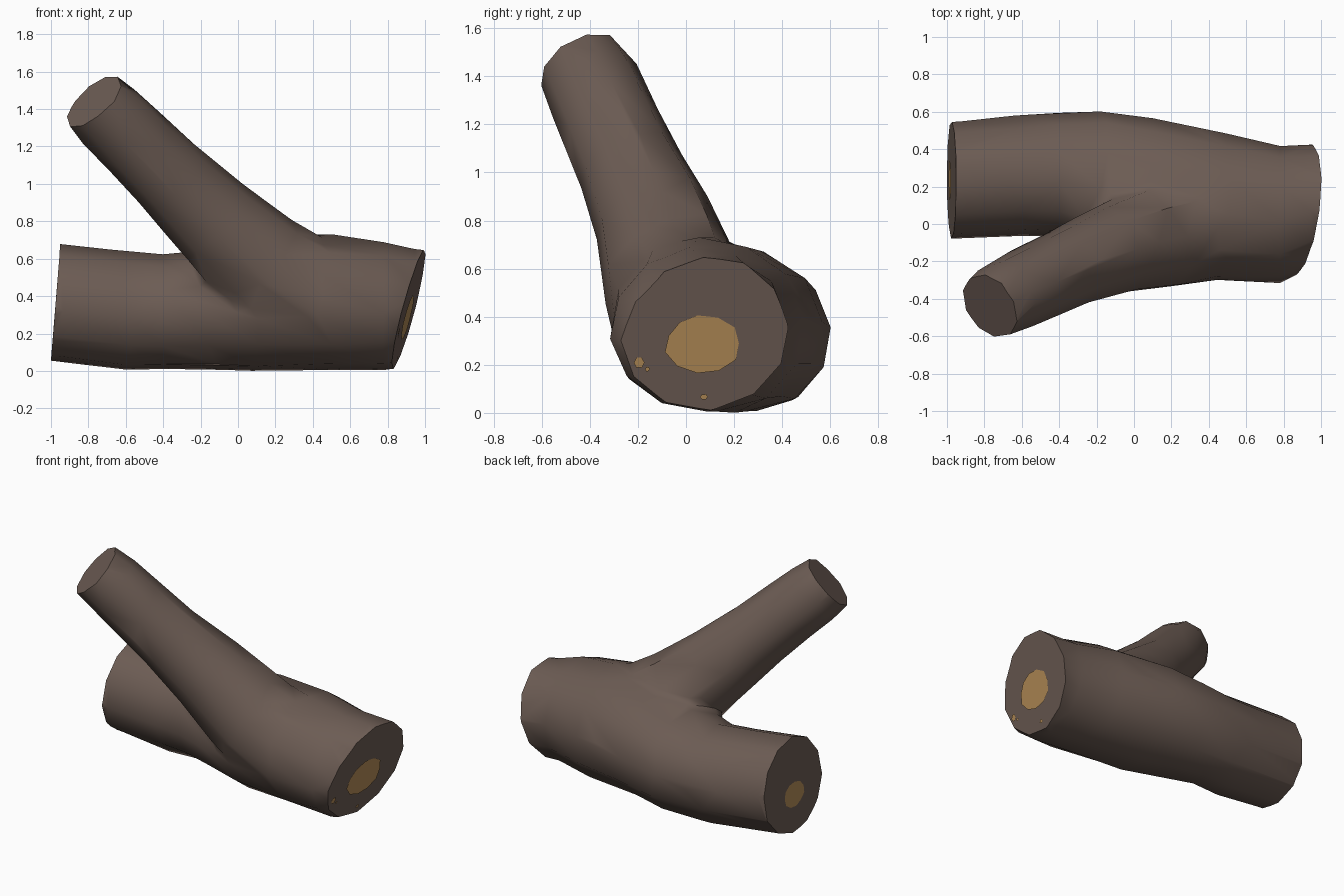
import bpy, bmesh, math, random
from mathutils import Vector

if "Cube" in bpy.data.objects:
    bpy.data.objects.remove(bpy.data.objects["Cube"])

random.seed(4)


def material(name, color):
    m = bpy.data.materials.new(name)
    m.diffuse_color = (*color, 1)
    m.use_nodes = True
    m.node_tree.nodes["Principled BSDF"].inputs["Base Color"].default_value = m.diffuse_color
    return m


bark = material("bark brown", (0.150, 0.107, 0.088))
heart = material("heartwood tan", (0.46, 0.265, 0.097))


def loft(bm, rings):
    """Skin a closed tube through rings of points."""
    loops = [[bm.verts.new(p) for p in ring] for ring in rings]
    n = len(loops[0])
    for a, b in zip(loops, loops[1:]):
        for i in range(n):
            bm.faces.new((a[i], a[(i + 1) % n], b[(i + 1) % n], b[i]))
    bm.faces.new(loops[0][::-1])
    bm.faces.new(loops[-1])


def tube(name, rings):
    bm = bmesh.new()
    loft(bm, rings)
    bmesh.ops.recalc_face_normals(bm, faces=bm.faces)
    me = bpy.data.meshes.new(name)
    bm.to_mesh(me)
    bm.free()
    ob = bpy.data.objects.new(name, me)
    bpy.context.collection.objects.link(ob)
    return ob


SIDES = 12


def wobble():
    return random.uniform(0.995, 1.045)


# Trunk: x, y range, z range
trunk = [(-1.15, -.07, .54, .06, .685), (-.95, -.07, .55, .04, .67),
         (-.6, -.06, .575, .0, .635), (-.4, -.06, .59, -.005, .615),
         (-.14, -.16, .605, -.01, .645), (.1, -.26, .565, -.01, .70),
         (.5, -.30, .485, -.01, .725), (.78, -.315, .415, .0, .68),
         (.95, -.22, .43, .01, .65), (1.15, -.20, .43, .01, .63)]
rings = []
for x, y0, y1, z0, z1 in trunk:
    ring = []
    for i in range(SIDES):
        a = math.tau * (i + .2) / SIDES
        k = wobble()
        ring.append((x, (y0 + y1) / 2 + k * (y1 - y0) / 2 * math.cos(a),
                     (z0 + z1) / 2 + k * (z1 - z0) / 2 * math.sin(a)))
    rings.append(ring)
log = tube("forked_log", rings)

# Branch: centre and radius along its axis
branch = [((-.88, -.52, 1.55), .165), ((-.77, -.435, 1.44), .185),
          ((-.68, -.385, 1.355), .203), ((-.56, -.33, 1.23), .207),
          ((-.36, -.24, 1.03), .216), ((-.12, -.14, .80), .25),
          ((.10, -.085, .60), .285), ((.38, -.03, .42), .295)]
quat = Vector((-.63, -.43, .68)).to_track_quat('Z', 'Y')
rings = []
for c, r in branch:
    rings.append([Vector(c) + quat @ Vector((r * wobble() * math.cos(math.tau * i / 10),
                                             r * wobble() * math.sin(math.tau * i / 10), 0))
                  for i in range(10)])
limb = tube("branch", rings)

# Merge branch and trunk, blend the fork, reduce to low-poly facets
bpy.ops.object.select_all(action='DESELECT')
limb.select_set(True)
log.select_set(True)
bpy.context.view_layer.objects.active = log
bpy.ops.object.join()
rm = log.modifiers.new("blend", 'REMESH')
rm.mode = 'VOXEL'
rm.voxel_size = 0.025
sm = log.modifiers.new("soften", 'SMOOTH')
sm.iterations = 8
bpy.ops.object.modifier_apply(modifier="blend")
bpy.ops.object.modifier_apply(modifier="soften")
de = log.modifiers.new("facets", 'DECIMATE')
de.ratio = 420 / (2 * len(log.data.polygons))
bpy.ops.object.modifier_apply(modifier="facets")

# Saw cuts: point, outward normal, faces concerned
cuts = [(Vector((.91, .05, .33)), Vector((1, -.1, -.25)).normalized(), lambda p: p.x > .5),
        (Vector((-.975, .24, .36)), Vector((-1, 0, .08)).normalized(),
         lambda p: p.x < -.4 and p.z < .75 and p.y > -.2),
        (Vector((-.77, -.43, 1.446)), Vector((-.63, -.43, .68)).normalized(),
         lambda p: p.z > 1.0)]
bm = bmesh.new()
bm.from_mesh(log.data)
for point, normal, near in cuts:
    faces = [f for f in bm.faces if near(f.calc_center_median())]
    edges = {e for f in faces for e in f.edges}
    verts = {v for f in faces for v in f.verts}
    bmesh.ops.bisect_plane(bm, geom=list(verts) + list(edges) + faces, dist=.004,
                           plane_co=point, plane_no=normal, clear_outer=True)
    bmesh.ops.holes_fill(bm, edges=[e for e in bm.edges if e.is_boundary], sides=0)
bmesh.ops.recalc_face_normals(bm, faces=bm.faces)
low = min(v.co.z for v in bm.verts)
for v in bm.verts:          # rest on the ground
    if v.co.z < .3:
        v.co.z -= low * (1 - v.co.z / .3)
bm.to_mesh(log.data)
bm.free()
log.data.materials.clear()
log.data.materials.append(bark)
bpy.ops.object.shade_smooth_by_angle(angle=math.radians(40))


# Heartwood patches on the sawn ends
def patch(name, cut, y, z, ry, rz, sides=11):
    point, normal, _ = cut
    bm = bmesh.new()
    vs = []
    for i in range(sides):
        a = math.tau * i / sides
        k = random.uniform(.95, 1.06)
        p = Vector((0, y + k * ry * math.cos(a), z + k * rz * math.sin(a)))
        p.x = point.x - (normal.y * (p.y - point.y) + normal.z * (p.z - point.z)) / normal.x
        vs.append(bm.verts.new(p + normal * .005))
    f = bm.faces.new(vs)
    f.normal_update()
    if f.normal.dot(normal) < 0:
        f.normal_flip()
    me = bpy.data.meshes.new(name)
    bm.to_mesh(me)
    bm.free()
    me.materials.append(heart)
    bpy.context.collection.objects.link(bpy.data.objects.new(name, me))


patch("heartwood_right", cuts[0], .07, .29, .155, .12)
patch("heartwood_left", cuts[1], .235, .30, .105, .08)
patch("heartwood_fleck_low", cuts[0], .075, .068, .016, .012, 6)
patch("heartwood_fleck_side", cuts[0], -.195, .21, .022, .024, 6)
patch("heartwood_fleck_small", cuts[0], -.16, .183, .01, .01, 6)
